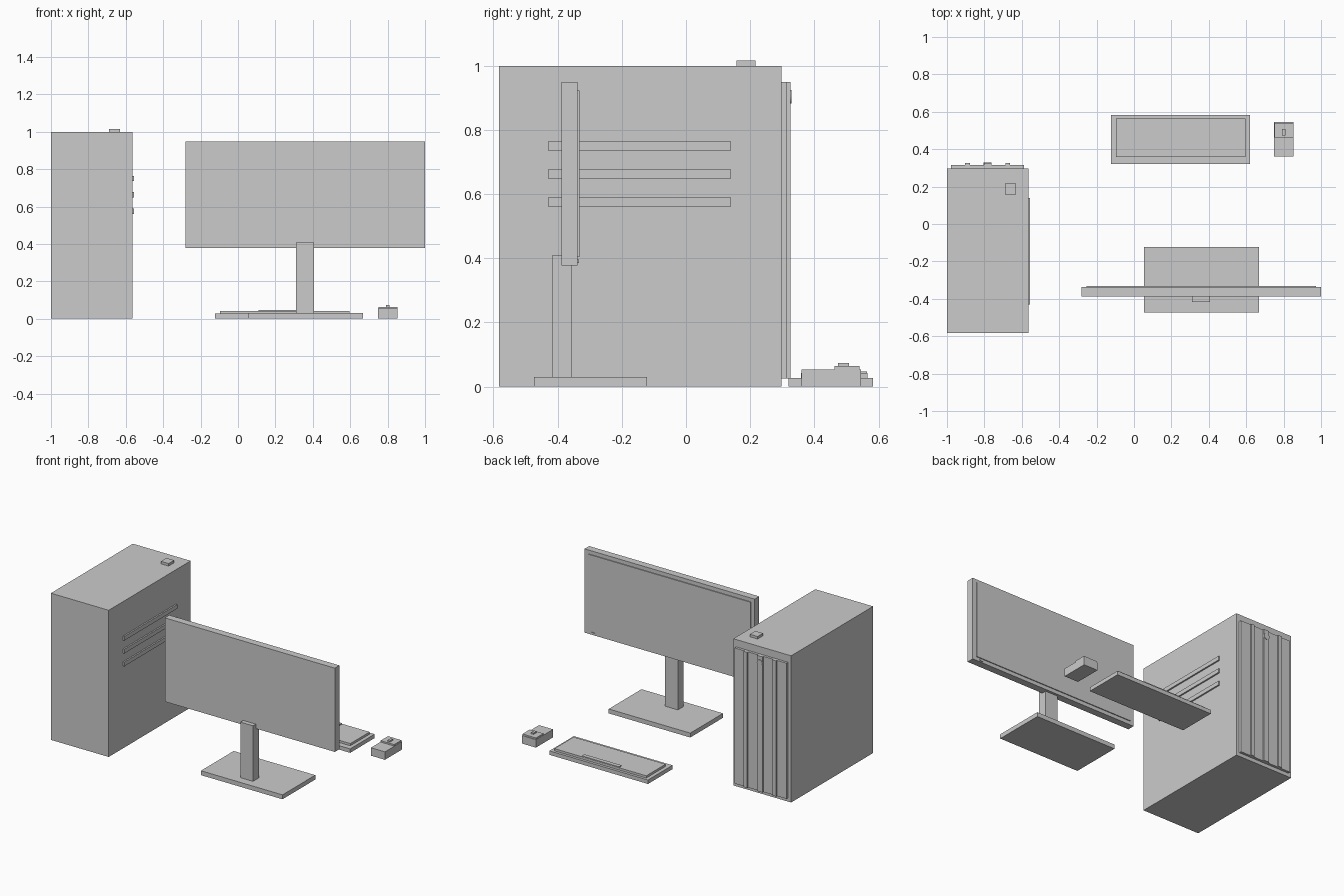
import bpy
from math import pi


def box(name, x0, x1, y0, y1, z0, z1):
    """Box given by its limits on each axis."""
    bpy.ops.mesh.primitive_cube_add(
        size=1, location=((x0 + x1) / 2, (y0 + y1) / 2, (z0 + z1) / 2))
    o = bpy.context.object
    o.name = name
    o.scale = (x1 - x0, y1 - y0, z1 - z0)
    bpy.ops.object.transform_apply(location=False, rotation=False, scale=True)
    return o


# Tower case with lid and top button
box("case_body", -1, -0.565, -0.583, 0.298, 0, 0.97)
box("case_lid", -1, -0.565, -0.583, 0.298, 0.97, 0.998)
box("case_top_button", -0.69, -0.632, 0.157, 0.216, 0.998, 1.015)

# Front panel with three vertical strips
box("case_front_panel", -0.978, -0.587, 0.298, 0.315, 0.025, 0.948)
for i, (x, half) in enumerate([(-0.891, 0.013), (-0.783, 0.02), (-0.675, 0.013)]):
    box(f"case_front_strip_{i + 1}", x - half, x + half, 0.31, 0.325, 0.025, 0.948)

# Power button on the centre strip
bpy.ops.mesh.primitive_cylinder_add(
    vertices=16, radius=0.021, depth=0.012, location=(-0.783, 0.322, 0.903),
    rotation=(pi / 2, 0, 0))
bpy.context.object.name = "power_button"
bpy.ops.object.shade_smooth_by_angle()

# Raised vent bars on the side
for i in range(3):
    z = 0.75 - i * 0.0875
    box(f"side_vent_bar_{i + 1}", -0.57, -0.555, -0.43, 0.14, z - 0.014, z + 0.014)

# Monitor
box("monitor_housing", -0.28, 1.0, -0.387, -0.338, 0.378, 0.948)
box("monitor_screen", -0.253, 0.972, -0.345, -0.332, 0.403, 0.922)
box("monitor_light", 0.92, 0.945, -0.345, -0.334, 0.385, 0.396)
box("monitor_neck", 0.31, 0.405, -0.417, -0.355, 0.03, 0.408)
box("monitor_base", 0.053, 0.667, -0.474, -0.122, 0, 0.03)

# Keyboard
box("keyboard_body", -0.122, 0.62, 0.32, 0.583, 0, 0.027)
box("keyboard_keys", -0.097, 0.595, 0.358, 0.565, 0.027, 0.042)
box("keyboard_space_bar", 0.11, 0.39, 0.535, 0.563, 0.04, 0.047)

# Mouse
box("mouse_body", 0.748, 0.854, 0.36, 0.545, 0, 0.054)
box("mouse_buttons", 0.75, 0.852, 0.462, 0.541, 0.054, 0.064)
box("mouse_wheel", 0.792, 0.81, 0.474, 0.508, 0.064, 0.073)
